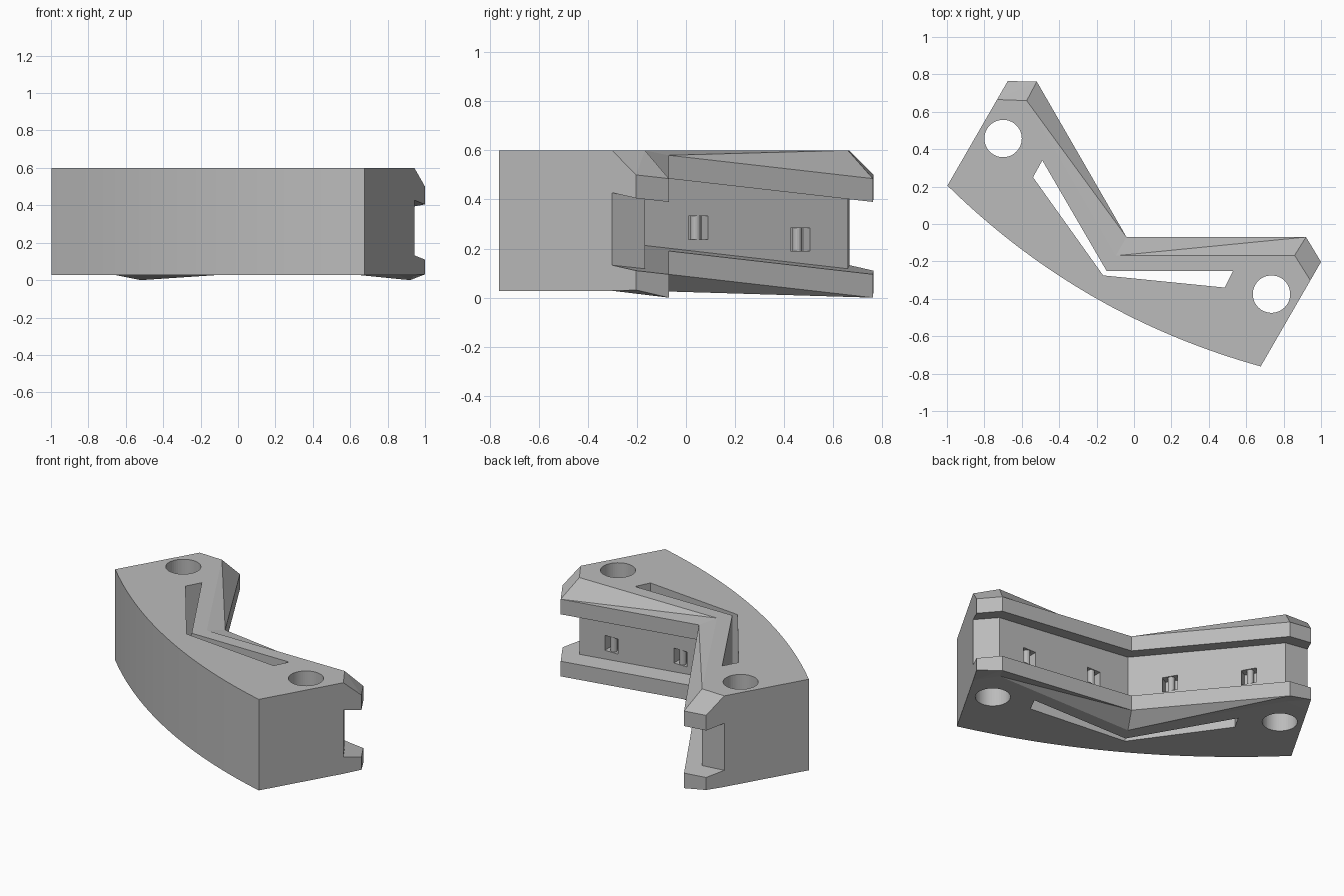
import bpy, bmesh, math
from mathutils import Matrix, Vector

cube = bpy.data.objects.get("Cube")
if cube:
    bpy.data.objects.remove(cube, do_unlink=True)

grey = bpy.data.materials.new("plain_grey")
grey.use_nodes = True
grey.diffuse_color = (0.5, 0.5, 0.5, 1)
grey.node_tree.nodes["Principled BSDF"].inputs["Base Color"].default_value = (0.5, 0.5, 0.5, 1)

TILT = 0.198                       # rails drop towards the arm tips
U = Vector((math.cos(math.pi / 6), -0.5))
V = Vector((0.5, math.cos(math.pi / 6)))
CORNER = Vector((-0.04, -0.07))


def place(u, v, z):
    p = CORNER + U * u + V * v
    return (p.x, p.y, z)


def finish(name, bm):
    bmesh.ops.recalc_face_normals(bm, faces=bm.faces[:])
    mesh = bpy.data.meshes.new(name)
    bm.to_mesh(mesh)
    bm.free()
    mesh.materials.append(grey)
    obj = bpy.data.objects.new(name, mesh)
    bpy.context.scene.collection.objects.link(obj)
    return obj


def prism(name, points, low, high):
    bm = bmesh.new()
    base = bm.faces.new([bm.verts.new((x, y, low)) for x, y in points])
    top = bmesh.ops.extrude_face_region(bm, geom=[base])["geom"]
    bmesh.ops.translate(bm, vec=(0, 0, high - low),
                        verts=[g for g in top if isinstance(g, bmesh.types.BMVert)])
    return finish(name, bm)


def disc(x, y, r, n=48):
    return [(x + r * math.cos(2 * math.pi * i / n), y + r * math.sin(2 * math.pi * i / n))
            for i in range(n)]


# Plan outline: curved outer wall plus the chamfered V of the two arms
END, SEGMENTS = 0.967, 48
arc = [(END * (2 * i / SEGMENTS - 1)) for i in range(SEGMENTS + 1)]
outer = [(END, 0.405), (0.831, 0.48), (0, 0), (-0.831, 0.48), (-END, 0.405)]
inset = [(END, 0.291), (0.827, 0.365), (0, -0.115), (-0.827, 0.365), (-END, 0.291)]

# Stacked sections: arm outline, height, tilted or level, height on the curved wall
sections = [
    (inset, 0.028, False, 0.028), (outer, 0.095, True, 0.13),
    (outer, 0.19, True, 0.19), (inset, 0.19, True, 0.22),
    (inset, 0.485, True, 0.545), (outer, 0.485, True, 0.57),
    (outer, 0.58, True, 0.58), (inset, 0.6, False, 0.6),
]
bm = bmesh.new()
rings = []
for i, (arms, height, tilted, wall_z) in enumerate(sections):
    ring = [bm.verts.new(place(u, -0.365 + 0.125 * (u / END) ** 2, wall_z)) for u in arc]
    for u, v in arms:
        z = height - TILT * v if tilted else height
        if i == 1 and abs(u) == END:
            z = 0.031
        ring.append(bm.verts.new(place(u, v, z)))
    rings.append(ring)
for a, b in zip(rings, rings[1:]):
    for i in range(len(a)):
        j = (i + 1) % len(a)
        bm.faces.new((a[i], a[j], b[j]))
        bm.faces.new((a[i], b[j], b[i]))
bm.faces.new(rings[0][::-1])
bm.faces.new(rings[-1])
body = finish("bracket_body", bm)

# Through holes and the V-shaped slot
cutters = [
    prism("left_hole_cutter", disc(0.735, -0.375, 0.1), -0.2, 0.8),
    prism("right_hole_cutter", disc(-0.7, 0.457, 0.1), -0.2, 0.8),
    prism("slot_cutter", [(-0.54, 0.25), (-0.165, -0.275), (0.485, -0.34),
                          (0.53, -0.25), (-0.147, -0.25), (-0.49, 0.34)], -0.2, 0.8),
]

# Tie pockets in the channel walls, each with a small post
for side, s in (("left", 1), ("right", -1)):
    along = U * (s * math.cos(math.pi / 6)) + V * 0.5
    inward = U * (s * 0.5) - V * math.cos(math.pi / 6)
    for number, d in enumerate((0.254, 0.733)):
        wall = CORNER - V * 0.115 + along * d
        z = 0.287 - TILT * (d * 0.5 - 0.115)
        corners = [wall + along * a + inward * b
                   for a, b in ((-0.046, -0.03), (0.046, -0.03), (0.046, 0.055), (-0.046, 0.055))]
        cutters.append(prism(f"{side}_pocket_cutter_{number}", corners, z - 0.047, z + 0.047))
        centre = wall + inward * 0.024
        post = prism(f"{side}_tie_post_{number}", disc(centre.x, centre.y, 0.02, 16),
                     z - 0.05, z + 0.05)

for cutter in cutters:
    cut = body.modifiers.new(cutter.name, "BOOLEAN")
    cut.operation = "DIFFERENCE"
    cut.solver = "EXACT"
    cut.object = cutter
    cutter.hide_render = True
    cutter.hide_set(True)
